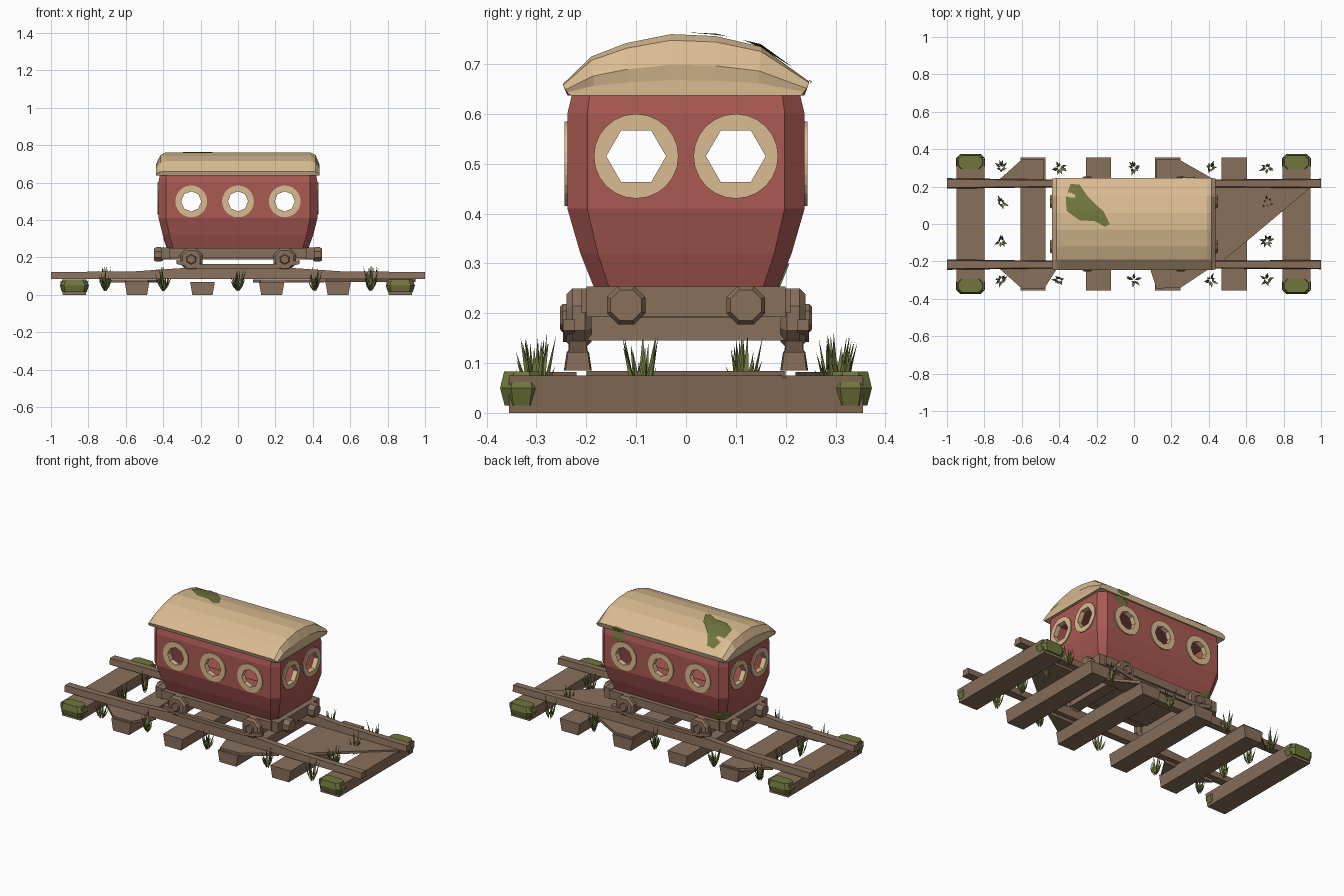
import bpy, bmesh, math, random
from mathutils import Vector
from mathutils.bvhtree import BVHTree

random.seed(4)
cube = bpy.data.objects.get("Cube")
if cube:
    bpy.data.objects.remove(cube)


def material(name, rgb):
    m = bpy.data.materials.new(name)
    m.use_nodes = True
    m.diffuse_color = (*rgb, 1)
    m.node_tree.nodes["Principled BSDF"].inputs["Base Color"].default_value = (*rgb, 1)
    return m


RED = material("faded red", (.40, .10, .085))
CREAM = material("cream", (.70, .50, .285))
WOOD = material("weathered wood", (.25, .16, .105))
MOSS = material("moss", (.16, .18, .045))
GRASS = material("grass", (.17, .19, .05))


def finish(name, bm, mat):
    me = bpy.data.meshes.new(name)
    bm.to_mesh(me)
    bm.free()
    me.materials.append(mat)
    ob = bpy.data.objects.new(name, me)
    bpy.context.scene.collection.objects.link(ob)
    return ob


def loft(name, rings, mat, wrap=False, caps=True, face_dir=None):
    """Skin a list of equal point rings."""
    bm = bmesh.new()
    vs = [[bm.verts.new(p) for p in r] for r in rings]
    n = len(vs[0])
    pairs = list(zip(vs, vs[1:])) + ([(vs[-1], vs[0])] if wrap else [])
    for a, b in pairs:
        for i in range(n):
            j = (i + 1) % n
            bm.faces.new((a[i], a[j], b[j], b[i]))
    if not wrap:
        bm.faces.new(vs[0])
        if caps:
            bm.faces.new(vs[-1])
    bmesh.ops.recalc_face_normals(bm, faces=bm.faces)
    if face_dir and sum(f.normal.dot(face_dir) for f in bm.faces) < 0:
        bmesh.ops.reverse_faces(bm, faces=bm.faces)
    return finish(name, bm, mat)


def octagon(hx, hy, c, z, cx=0, cy=0):
    q = [(hx, hy - c), (hx - c, hy), (c - hx, hy), (-hx, hy - c)]
    return [(cx + x, cy + y, z) for x, y in q + [(-x, -y) for x, y in q]]


def prism(name, pts, z0, z1, mat):
    return loft(name, [[(x, y, z) for x, y in pts] for z in (z0, z1)], mat)


def box(name, x0, x1, y0, y1, z0, z1, mat):
    return prism(name, [(x0, y0), (x1, y0), (x1, y1), (x0, y1)], z0, z1, mat)


def ring(center, axis, r, sides, flat=None):
    """Circle facing x or y; flat gives it that many straight edges."""
    out = []
    for i in range(sides):
        a = math.tau * (i + .5 * (flat is None)) / sides
        k = r
        if flat:
            h = math.pi / flat
            k = r * math.cos(h) / math.cos(a % (2 * h) - h)
        u, w = k * math.cos(a), k * math.sin(a)
        out.append(Vector(center) + Vector((0, u, w) if axis == "x" else (u, 0, w)))
    return out


def along(axis, d):
    return Vector((d, 0, 0)) if axis == "x" else Vector((0, d, 0))


def drum(name, center, axis, r, depth, mat, sides=8):
    rs = [[p + along(axis, s * depth / 2) for p in ring(center, axis, r * k, sides)]
          for s, k in ((-1, .8), (-.5, 1), (.5, 1), (1, .8))]
    return loft(name, rs, mat)


def patch(name, target, outline, center, direction):
    """Thin mossy skin projected on a target."""
    me = target.data
    tree = BVHTree.FromPolygons([v.co for v in me.vertices], [p.vertices[:] for p in me.polygons])
    d, c, rings = Vector(direction).normalized(), Vector(center), []
    for k in (.1, .3, .5, .7, .85, 1):
        row = []
        for q in outline:
            p = c.lerp(Vector(q), k)
            hit = tree.ray_cast(p - d * .5, d)[0] or tree.find_nearest(p)[0]
            row.append(hit - d * .005)
        rings.append(row)
    return loft(name, rings, MOSS, caps=False, face_dir=-d)


def blob(c, u, w, ru, rw, n=14):
    out = []
    for i in range(n):
        a, k = math.tau * i / n, random.uniform(.75, 1.1)
        out.append(Vector(c) + Vector(u) * ru * k * math.cos(a) + Vector(w) * rw * k * math.sin(a))
    return out


# Carriage body, hollow with a bulging profile
body = loft("carriage_body", [octagon(.375, .182, .03, .245), octagon(.402, .212, .035, .32),
                              octagon(.425, .238, .04, .41), octagon(.425, .238, .04, .6),
                              octagon(.418, .228, .035, .642)], RED)

# Domed roof with bevelled ends
profile = [(-.238, .637), (-.247, .66), (-.19, .715), (-.12, .742), (-.03, .76),
           (.06, .756), (.15, .735), (.247, .665), (.238, .637)]
roof = loft("roof", [[(x, y * w, .637 + (z - .637) * h) for y, z in profile]
                     for x, w, h in ((-.432, .97, .25), (-.438, .98, .5), (-.415, 1, .9), (-.39, 1, 1),
                                     (.39, 1, 1), (.415, 1, .9), (.435, .98, .5), (.43, .97, .25))], CREAM)

# Moss on roof and body
outline = [(-.34, .215), (-.29, .21), (-.25, .15), (-.2, .1), (-.165, .07), (-.13, 0),
           (-.155, -.015), (-.21, .015), (-.29, .02), (-.36, .07), (-.365, .135)]
patch("roof_moss", roof, [(x, y, .7) for x, y in outline], (-.27, .1, .7), (0, 0, -1))
X, Z = (1, 0, 0), (0, 0, 1)
patch("eave_moss", roof, blob((.29, .25, .657), X, Z, .045, .018), (.29, .25, .657), (0, -1, 0))
patch("wall_moss", body, blob((.29, .25, .61), X, Z, .045, .028), (.29, .25, .61), (0, -1, 0))
corner = (-.39, .2, .278)
patch("corner_moss", body, blob(corner, (.7, .7, 0), Z, .065, .03), corner, (1, -1, 0))

# Window openings with cream rims
windows = [("y", x, .5, .054, 8) for x in (-.25, 0, .25)] + [("x", y, .515, .06, 6) for y in (-.1, .1)]
shell = body.modifiers.new("shell", "SOLIDIFY")
shell.thickness, shell.offset = .02, -1
cutters = []
for axis, t, z, r, flat in windows:
    mid = (0, t, z) if axis == "x" else (t, 0, z)
    cut = loft("window_cutter", [[p + along(axis, d) for p in ring(mid, axis, r * 1.04, 24, flat)]
                                 for d in (-.6, .6)], RED)
    cut.hide_render = True
    cutters.append(cut)
    mod = body.modifiers.new("window", "BOOLEAN")
    mod.operation, mod.solver, mod.object = "DIFFERENCE", "EXACT", cut
    wall = .425 if axis == "x" else .238
    for s in (-1, 1):
        inner, outer = ring(mid, axis, r, 24, flat), ring(mid, axis, .085, 24, 24)
        loft("window_rim", [[p + along(axis, s * (wall + d)) for p in pts] for pts, d in
                            ((inner, .006), (outer, .006), (outer, -.002), (inner, -.024))], CREAM, wrap=True)
dg = bpy.context.evaluated_depsgraph_get()
dg.update()
hollow = bpy.data.meshes.new_from_object(body.evaluated_get(dg))
body.modifiers.clear()
body.data = hollow
for cut in cutters:
    bpy.data.objects.remove(cut)

# Undercarriage
box("chassis", -.4, .4, -.15, .15, .19, .25, WOOD)
for s in (-1, 1):
    box("end_beam", s * .385 - .025, s * .385 + .025, -.2, .2, .192, .254, WOOD)
    box("axle", s * .25 - .035, s * .25 + .035, -.21, .21, .145, .2, WOOD)
    box("side_sill", -.37, .37, s * .19 - .02, s * .19 + .02, .2, .25, WOOD)
    loft("side_bar", [[(x, s * .235 + y, z + h) for y, h in ((-.012, 0), (.012, 0), (.012, .022), (-.012, .022))]
                      for x, z in ((-.33, .165), (-.22, .142), (.22, .142), (.33, .165))], WOOD)
    for e in (-1, 1):
        drum("wheel", (e * .25, s * .215, .19), "y", .065, .05, WOOD)
        drum("wheel_hub", (e * .25, s * .243, .19), "y", .028, .02, WOOD, 6)
        drum("buffer", (e * .425, s * .12, .216), "x", .042, .05, WOOD)

    # Rail, slightly bowed upward in the middle
    loft("rail", [[(x, s * .217 - w, .085), (x, s * .217 + w, .085), (x, s * .217 + w * .8, top),
                   (x, s * .217 - w * .8, top)]
                  for x, w, top in ((-1, .028, .122), (-.55, .022, .126), (-.2, .022, .15),
                                    (.2, .022, .15), (.55, .022, .126), (1, .025, .122))], WOOD)

# Sleepers, wider on top
for x, w, h in ((-.875, .075, .075), (-.54, .066, .072), (-.19, .066, .07),
                (.18, .068, .07), (.535, .068, .072), (.868, .075, .075)):
    y = .355
    loft("sleeper", [[(x - w * k, -y, z), (x + w * k, -y, z), (x + w * k, y, z), (x - w * k, y, z)]
                     for z, k in ((0, .82), (h, 1))], WOOD)

# Broken boards lying across the sleepers
prism("fallen_board", [(.4, -.2), (.47, -.2), (.57, -.12), (.95, .2), (.4, .2)], .07, .084, WOOD)
for pts in ([(-.74, .22), (-.6, .345), (-.48, .345), (-.48, .22)],
            [(.12, .345), (.24, .345), (.46, .22), (.12, .22)],
            [(-.74, -.22), (-.6, -.345), (-.48, -.345), (-.4, -.22)],
            [(.12, -.345), (.25, -.34), (.43, -.22), (.08, -.22)]):
    prism("broken_board", pts, .065, .082, WOOD)

# Mossy lumps on the outer sleeper ends
for cx in (-.875, .868):
    for cy in (-.33, .33):
        loft("moss_cap", [octagon(.066, .034, .018, .015, cx, cy), octagon(.078, .043, .022, .05, cx, cy),
                          octagon(.064, .035, .02, .083, cx, cy)], MOSS)

# Grass tufts made of thin spikes
spots = [(x, s * .3) for x in (-.71, -.4, 0, .41, .71) for s in (-1, 1)]
spots += [(x, y) for x in (-.71, .71) for y in (-.09, .115)]
for x, y in spots:
    bm = bmesh.new()
    for i in range(10):
        a = math.tau * i / 10 + random.uniform(-.3, .3)
        out = Vector((math.cos(a), math.sin(a), 0))
        side = Vector((-out.y, out.x, 0)) * .007
        root = Vector((x, y, .02)) + out * .006
        tip = root + out * random.uniform(.008, .04) + Vector((0, 0, random.uniform(.06, .14)))
        mid = root.lerp(tip, .4)
        base = [bm.verts.new(p) for p in (mid + side, mid - side, mid + out * .007)]
        ends = [bm.verts.new(tip), bm.verts.new(root)]
        for e in ends:
            for j in range(3):
                bm.faces.new((base[j], base[(j + 1) % 3], e))
    bmesh.ops.recalc_face_normals(bm, faces=bm.faces)
    finish("grass_tuft", bm, GRASS)
